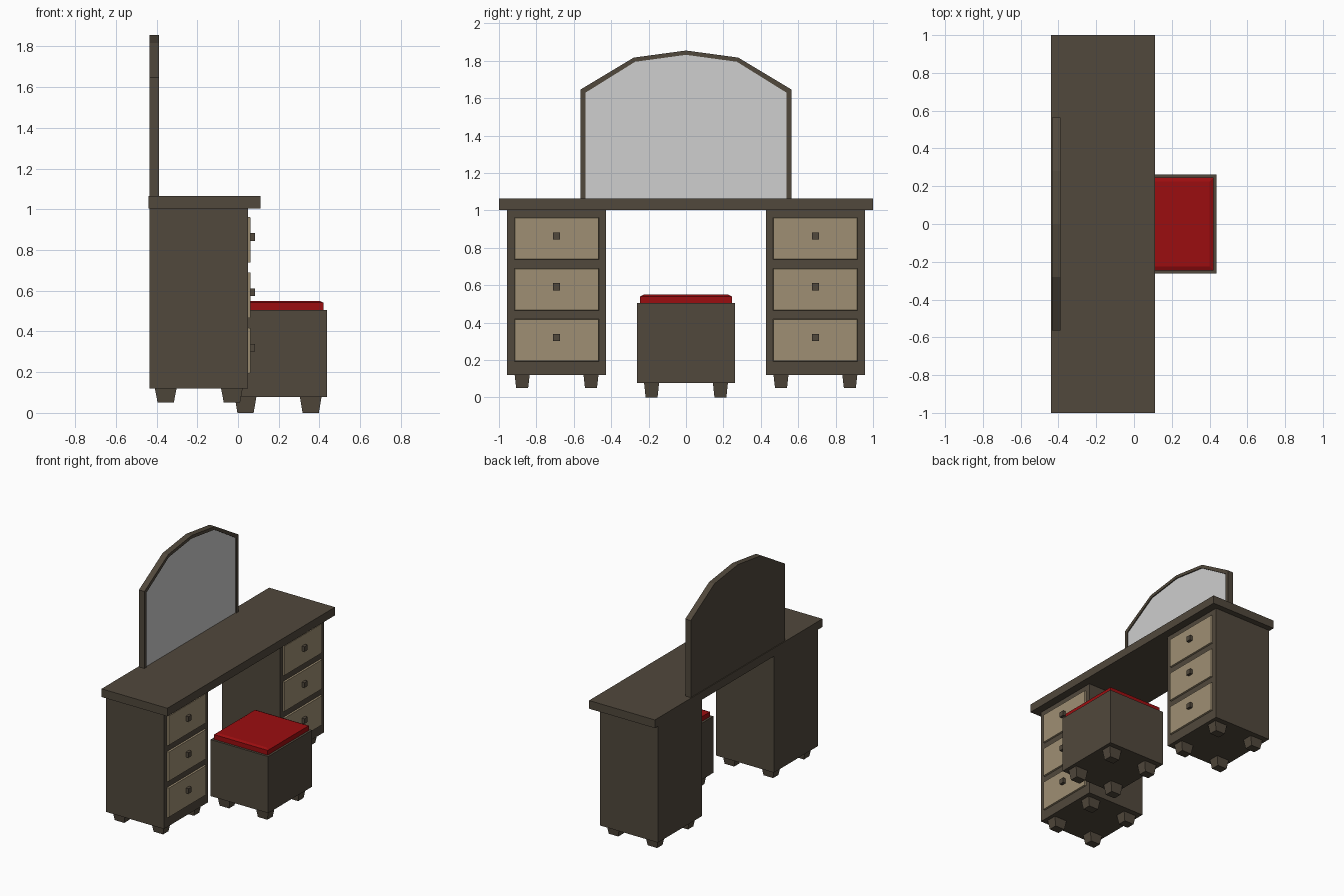
import bpy, bmesh

if "Cube" in bpy.data.objects:
    bpy.data.objects.remove(bpy.data.objects["Cube"])


def material(name, rgb):
    m = bpy.data.materials.new(name)
    m.diffuse_color = (*rgb, 1)
    m.use_nodes = True
    m.node_tree.nodes["Principled BSDF"].inputs["Base Color"].default_value = m.diffuse_color
    return m


WOOD = material("dark wood", (0.082, 0.065, 0.045))
TAN = material("drawer tan", (0.345, 0.275, 0.172))
RED = material("cushion red", (0.33, 0.004, 0.005))
GLASS = material("mirror grey", (0.62, 0.62, 0.62))


def finish(name, bm, mat):
    bmesh.ops.recalc_face_normals(bm, faces=bm.faces)
    mesh = bpy.data.meshes.new(name)
    bm.to_mesh(mesh)
    bm.free()
    mesh.materials.append(mat)
    ob = bpy.data.objects.new(name, mesh)
    bpy.context.collection.objects.link(ob)
    return ob


def box(name, x, y, z, mat, taper=None):
    """Box from (min, max) ranges; taper(corner) may move each corner."""
    bm = bmesh.new()
    bmesh.ops.create_cube(bm, size=1)
    mid = [(r[0] + r[1]) / 2 for r in (x, y, z)]
    for v in bm.verts:
        side = v.co.copy() * 2
        v.co = [r[0] if s < 0 else r[1] for r, s in zip((x, y, z), side)]
        if taper:
            taper(v.co, side, mid)
    return finish(name, bm, mat)


def leg(name, cx, cy, z0, z1):
    def narrow(co, side, mid):
        if side.z < 0:
            co.x = mid[0] + (co.x - mid[0]) * 0.75
            co.y = mid[1] + (co.y - mid[1]) * 0.80
    box(name, (cx - 0.053, cx + 0.053), (cy - 0.04, cy + 0.04), (z0, z1), WOOD, narrow)


def drawer_taper(co, side, mid):
    if side.x > 0:
        co.y -= side.y * 0.007
        co.z -= side.z * 0.007


def slab(name, half, x0, x1, mat):
    """Upright plate from half of an outline, mirrored across y = 0."""
    pts = half + [(-y, z) for y, z in reversed(half) if y > 0]
    bm = bmesh.new()
    face = bm.faces.new([bm.verts.new((x0, y, z)) for y, z in pts])
    ext = bmesh.ops.extrude_face_region(bm, geom=[face])["geom"]
    for v in ext:
        if isinstance(v, bmesh.types.BMVert):
            v.co.x = x1
    return finish(name, bm, mat)


# table top
box("table_top", (-0.44, 0.11), (-1, 1), (1.003, 1.065), WOOD)

# two drawer cabinets
for s, label in ((-1, "near"), (1, "far")):
    ys = sorted((s * 0.428, s * 0.956))
    cy = s * 0.692
    box(label + "_cabinet", (-0.435, 0.05), ys, (0.12, 1.003), WOOD)
    for cz in (0.85, 0.578, 0.306):
        box(label + "_drawer", (0.03, 0.062), (cy - 0.23, cy + 0.23),
            (cz - 0.117, cz + 0.117), TAN, drawer_taper)
        box(label + "_knob", (0.055, 0.084), (cy - 0.019, cy + 0.019),
            (cz - 0.005, cz + 0.033), WOOD)
    for x in (-0.355, -0.03):
        for dy in (-0.184, 0.184):
            leg(label + "_cabinet_leg", x, cy + dy, 0.05, 0.12)

# mirror: backing, frame rim and glass
outer = [(0.563, 1.065), (0.563, 1.647), (0.28, 1.817), (0, 1.855)]
inner = [(0.537, 1.065), (0.537, 1.630), (0.272, 1.795), (0, 1.832)]
slab("mirror_back", outer, -0.434, -0.40, WOOD)
slab("mirror_glass", inner, -0.405, -0.396, GLASS)
out_pts = outer + [(-y, z) for y, z in reversed(outer) if y > 0]
in_pts = inner + [(-y, z) for y, z in reversed(inner) if y > 0]
bm = bmesh.new()
rings = [[bm.verts.new((x, y, z)) for y, z in pts]
         for x, pts in ((-0.40, out_pts), (-0.388, out_pts),
                        (-0.388, in_pts), (-0.40, in_pts))]
for a, b in zip(rings, rings[1:]):
    for i in range(len(a) - 1):
        bm.faces.new((a[i], a[i + 1], b[i + 1], b[i]))
finish("mirror_frame", bm, WOOD)

# stool
box("stool_body", (-0.045, 0.436), (-0.262, 0.262), (0.078, 0.505), WOOD)
for x in (0.037, 0.357):
    for y in (-0.184, 0.184):
        leg("stool_leg", x, y, 0, 0.078)


def cushion_taper(co, side, mid):
    co.x -= side.x * 0.02
    co.y -= side.y * 0.02


def cushion_crown(co, side, mid):
    if side.z > 0:
        cushion_taper(co, side, mid)


# cushion: straight sides with a chamfered crown
box("cushion_side", (-0.029, 0.42), (-0.245, 0.245), (0.50, 0.541), RED)
box("cushion_crown", (-0.029, 0.42), (-0.245, 0.245), (0.541, 0.55), RED, cushion_crown)
